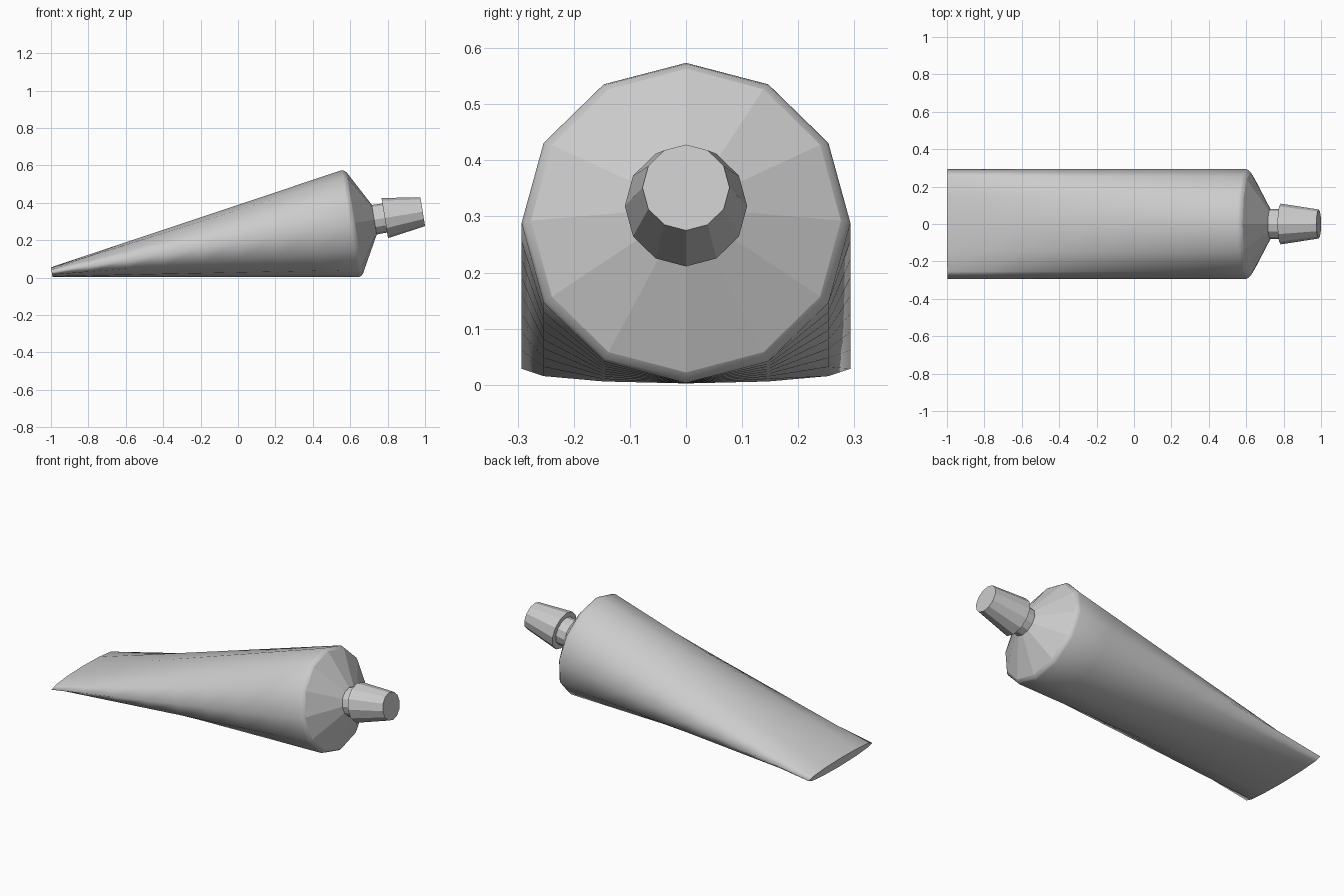
import bpy, bmesh, math
from mathutils import Matrix

if "Cube" in bpy.data.objects:
    bpy.data.objects.remove(bpy.data.objects["Cube"])

SIDES = 12
TILT = math.radians(9.25)
# All parts share one axis: local X, tilted up from the flat crimped end
AXIS = Matrix.Translation((-0.996, 0, 0.0285)) @ Matrix.Rotation(-TILT, 4, 'Y')


def loft(name, sections, smooth_bands=0):
    """Skin 12-sided rings (distance, half width, half height); cap both ends."""
    bm = bmesh.new()
    rings = []
    for s, ry, rz in sections:
        ring = []
        for i in range(SIDES):
            a = math.tau * i / SIDES
            ring.append(bm.verts.new(AXIS @ Matrix.Translation(
                (s, ry * math.sin(a), rz * math.cos(a))).translation))
        rings.append(ring)
    for k, (a, b) in enumerate(zip(rings, rings[1:])):
        for i in range(SIDES):
            j = (i + 1) % SIDES
            f = bm.faces.new((a[i], b[i], b[j], a[j]))
            f.smooth = k < smooth_bands
    bm.faces.new(rings[0])
    bm.faces.new(rings[-1])
    bmesh.ops.recalc_face_normals(bm, faces=bm.faces)
    # Keep the outline of flat faces crisp
    for e in bm.edges:
        if any(not f.smooth for f in e.link_faces):
            e.smooth = False
    mesh = bpy.data.meshes.new(name)
    bm.to_mesh(mesh)
    bm.free()
    obj = bpy.data.objects.new(name, mesh)
    bpy.context.collection.objects.link(obj)
    return obj


# Tube body: flattened end opening to a round end, rounded rim, faceted shoulder
LENGTH, R, STEPS = 1.617, 0.293, 8
body = []
for i in range(STEPS + 1):
    t = i / STEPS
    body.append((LENGTH * t, R, 0.0265 + (0.289 - 0.0265) * t))
body += [(LENGTH + 0.013, 0.288, 0.285),
         (LENGTH + 0.025, 0.276, 0.274),
         (1.747, 0.081, 0.081)]
loft("tube_body", body, smooth_bands=STEPS + 2)

# Neck between shoulder and cap
loft("neck", [(1.74, 0.08, 0.08), (1.83, 0.078, 0.078)])

# Tapered screw cap
loft("cap", [(1.804, 0.109, 0.109), (2.01, 0.0775, 0.0775)])
